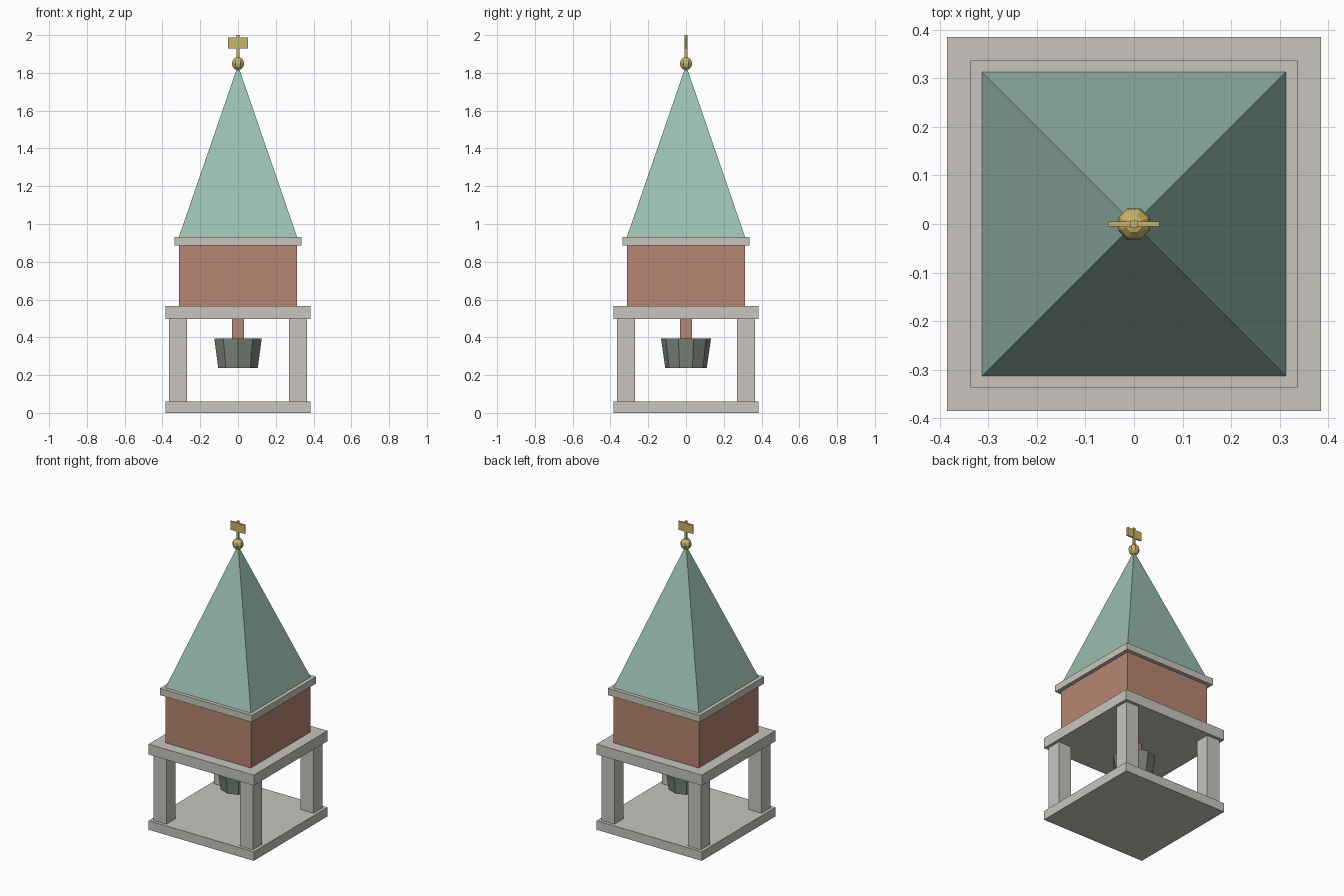
import bpy, bmesh
from math import radians
from mathutils import Matrix

cube = bpy.data.objects.get("Cube")
if cube:
    bpy.data.objects.remove(cube, do_unlink=True)


def material(name, rgb):
    m = bpy.data.materials.new(name)
    m.use_nodes = True
    m.diffuse_color = (*rgb, 1)
    m.node_tree.nodes["Principled BSDF"].inputs["Base Color"].default_value = (*rgb, 1)
    return m


stone = material("pale stone", (0.58, 0.56, 0.52))
brick = material("terracotta", (0.47, 0.24, 0.165))
copper = material("green copper", (0.33, 0.52, 0.44))
bronze = material("dark bronze", (0.20, 0.24, 0.20))
brass = material("brass", (0.58, 0.46, 0.14))


def finish(name, bm, mat):
    mesh = bpy.data.meshes.new(name)
    bm.to_mesh(mesh)
    bm.free()
    mesh.materials.append(mat)
    obj = bpy.data.objects.new(name, mesh)
    bpy.context.collection.objects.link(obj)
    return obj


def box(name, mat, hx, hy, z0, z1, x=0, y=0):
    bm = bmesh.new()
    bmesh.ops.create_cube(bm, size=2, matrix=Matrix.Translation((x, y, (z0 + z1) / 2))
                          @ Matrix.Diagonal((hx, hy, (z1 - z0) / 2, 1)))
    return finish(name, bm, mat)


def cone(name, mat, sides, r0, r1, z0, z1, turn=0):
    bm = bmesh.new()
    bmesh.ops.create_cone(bm, cap_ends=True, segments=sides, radius1=r0, radius2=r1,
                          depth=z1 - z0, matrix=Matrix.Translation((0, 0, (z0 + z1) / 2))
                          @ Matrix.Rotation(radians(turn), 4, "Z"))
    return finish(name, bm, mat)


# Open stage: floor, four corner pillars and the slab they carry
box("base_slab", stone, 0.385, 0.385, 0, 0.06)
for y, depth in ((-0.317, "front"), (0.317, "back")):
    for x, side in ((0.317, "left"), (-0.317, "right")):
        box(f"{depth}_{side}_pillar", stone, 0.048, 0.048, 0.06, 0.498, x, y)
box("upper_slab", stone, 0.385, 0.385, 0.498, 0.567)

# Bell on its hanger
box("bell_hanger", brick, 0.031, 0.031, 0.394, 0.498)
cone("bell", bronze, 10, 0.11, 0.132, 0.238, 0.394)

# Brick storey, cornice and spire
box("brick_storey", brick, 0.312, 0.312, 0.567, 0.886)
box("cornice", stone, 0.337, 0.337, 0.886, 0.931)
cone("spire", copper, 4, 0.313 * 2 ** 0.5, 0, 0.931, 1.84, 45)

# Finial ball, rod and weather vane
bm = bmesh.new()
bmesh.ops.create_uvsphere(bm, u_segments=8, v_segments=6, radius=0.035,
                          matrix=Matrix.Translation((0, 0, 1.849))
                          @ Matrix.Rotation(radians(22.5), 4, "Z"))
finish("finial_ball", bm, brass)
box("vane_rod", brass, 0.007, 0.007, 1.87, 2.0)
box("vane_plate", brass, 0.053, 0.005, 1.93, 1.987)
